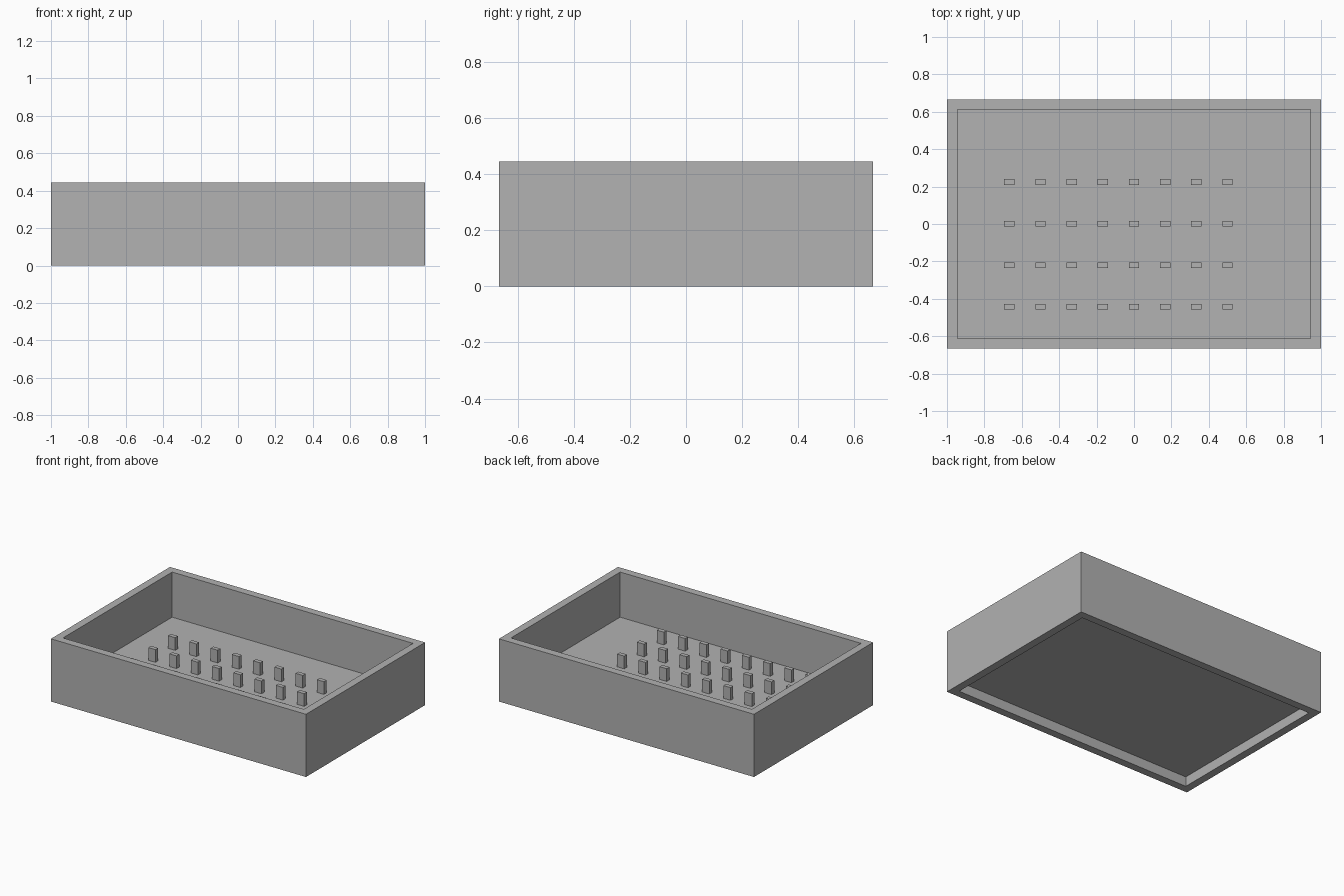
import bpy
import bmesh
from mathutils import Matrix, Vector

old = bpy.data.objects.get("Cube")
if old:
    bpy.data.objects.remove(old, do_unlink=True)

UNIT = 1 / 18
WIDTH, DEPTH, HEIGHT = 36 * UNIT, 24 * UNIT, 8 * UNIT
WALL = UNIT
FLOOR_BOTTOM = 0.069
FLOOR_TOP = FLOOR_BOTTOM + UNIT

grey = bpy.data.materials.new("plain grey")
grey.use_nodes = True
colour = (0.445, 0.445, 0.445, 1)
grey.diffuse_color = colour
grey.node_tree.nodes["Principled BSDF"].inputs["Base Color"].default_value = colour


def add_box(bm, size, base):
    """Box of the given size standing on the base point."""
    centre = Vector(base) + Vector((0, 0, size[2] / 2))
    matrix = Matrix.Translation(centre) @ Matrix.Diagonal((*size, 1))
    bmesh.ops.create_cube(bm, size=1, matrix=matrix)


def finish(bm, name):
    bm.normal_update()
    mesh = bpy.data.meshes.new(name)
    bm.to_mesh(mesh)
    bm.free()
    mesh.materials.append(grey)
    obj = bpy.data.objects.new(name, mesh)
    bpy.context.collection.objects.link(obj)
    return obj


def sink(bm, direction, level):
    """Inset the end face inside the walls and push it in to the level."""
    bm.normal_update()
    face = max(bm.faces, key=lambda f: f.normal.z * direction)
    result = bmesh.ops.extrude_discrete_faces(bm, faces=[face])
    rim = result["faces"][0]
    for v in rim.verts:
        v.co.x -= WALL if v.co.x > 0 else -WALL
        v.co.y -= WALL if v.co.y > 0 else -WALL
    inner = bmesh.ops.extrude_discrete_faces(bm, faces=[rim])["faces"][0]
    for v in inner.verts:
        v.co.z = level


# Open tray with a deep top and a shallow recess underneath
bm = bmesh.new()
add_box(bm, (WIDTH, DEPTH, HEIGHT), (0, 0, 0))
for direction, level in ((1, FLOOR_TOP), (-1, FLOOR_BOTTOM)):
    sink(bm, direction, level)
finish(bm, "tray")

# Grid of small pegs standing on the floor
bm = bmesh.new()
for column in range(8):
    for row in range(4):
        x = (column * 3 - 12) * UNIT
        y = (row * 4 - 8) * UNIT + 0.002
        add_box(bm, (UNIT, UNIT * 0.55, 0.09), (x, y, FLOOR_TOP))
finish(bm, "floor_pegs")
